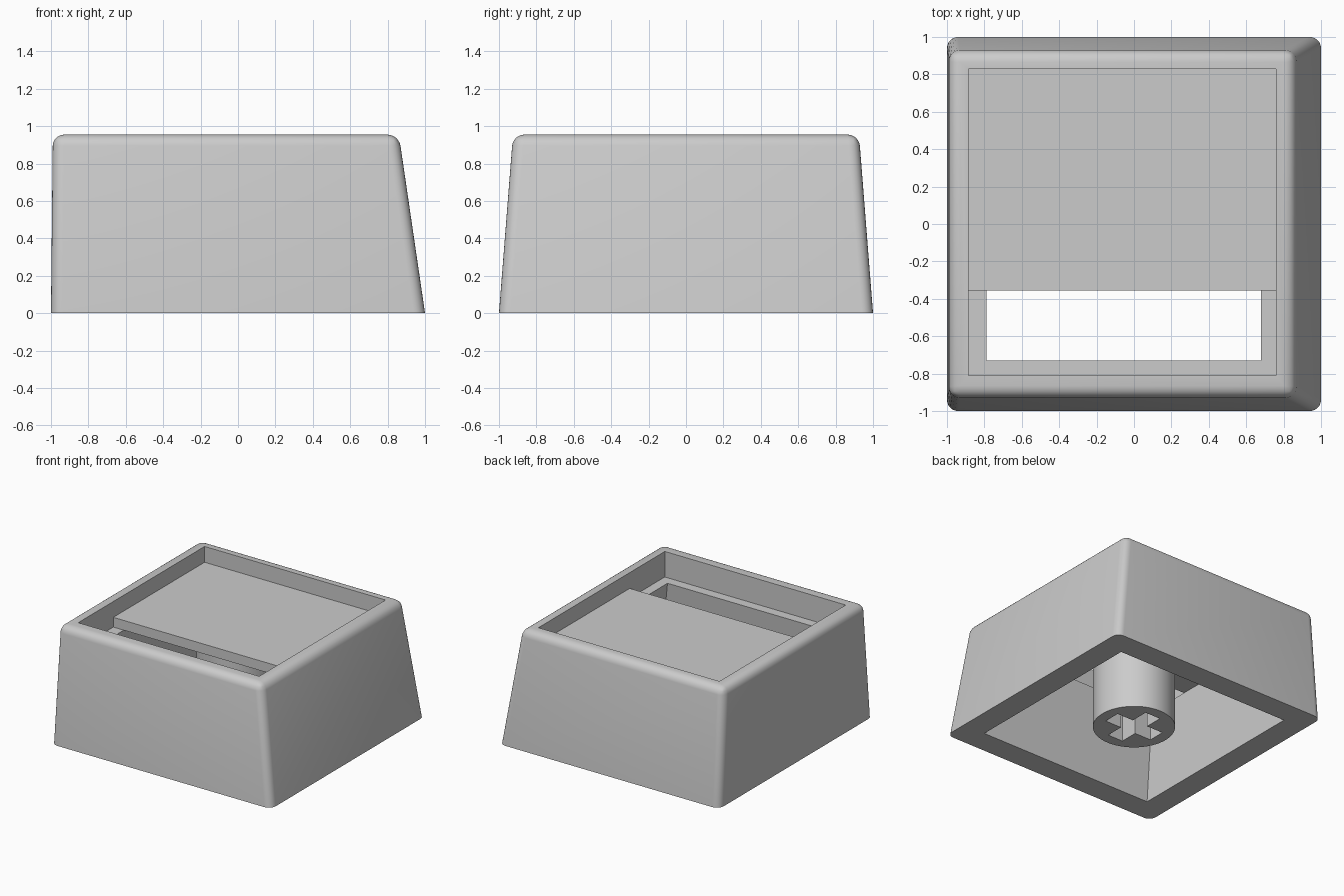
import bpy, bmesh, math

if "Cube" in bpy.data.objects:
    bpy.data.objects.remove(bpy.data.objects["Cube"])

grey = bpy.data.materials.new("grey plastic")
grey.diffuse_color = (0.6, 0.6, 0.6, 1)
grey.use_nodes = True
grey.node_tree.nodes["Principled BSDF"].inputs["Base Color"].default_value = grey.diffuse_color


def finish(bm, name):
    bmesh.ops.recalc_face_normals(bm, faces=bm.faces)
    me = bpy.data.meshes.new(name)
    bm.to_mesh(me)
    bm.free()
    ob = bpy.data.objects.new(name, me)
    bpy.context.collection.objects.link(ob)
    me.materials.append(grey)
    return ob


def frustum(name, low, z0, high, z1, radius=0):
    """Tapered block; low and high are (x0, x1, y0, y1) rectangles."""
    bm = bmesh.new()
    rings = []
    for (x0, x1, y0, y1), z in ((low, z0), (high, z1)):
        rings.append([bm.verts.new((x, y, z)) for x, y in
                      ((x0, y0), (x1, y0), (x1, y1), (x0, y1))])
    a, b = rings
    bm.faces.new(a[::-1])
    bm.faces.new(b)
    for i in range(4):
        j = (i + 1) % 4
        bm.faces.new((a[i], a[j], b[j], b[i]))
    if radius:
        # round everything except the bottom rim
        edges = [e for e in bm.edges if max(v.co.z for v in e.verts) > z0 + 0.01]
        bmesh.ops.bevel(bm, geom=edges, offset=radius, offset_type='OFFSET',
                        segments=6, profile=0.5, affect='EDGES')
    return finish(bm, name)


def prism(name, points, z0, z1):
    bm = bmesh.new()
    face = bm.faces.new([bm.verts.new((x, y, z0)) for x, y in points])
    top = bmesh.ops.extrude_face_region(bm, geom=[face])["geom"]
    bmesh.ops.translate(bm, vec=(0, 0, z1 - z0),
                        verts=[v for v in top if isinstance(v, bmesh.types.BMVert)])
    return finish(bm, name)


def cut(ob, cutter):
    bpy.context.view_layer.objects.active = ob
    mod = ob.modifiers.new("cut", 'BOOLEAN')
    mod.operation = 'DIFFERENCE'
    mod.solver = 'EXACT'
    mod.object = cutter
    bpy.ops.object.modifier_apply(modifier=mod.name)
    bpy.data.objects.remove(cutter)


def smooth(ob):
    bpy.ops.object.select_all(action='DESELECT')
    ob.select_set(True)
    bpy.context.view_layer.objects.active = ob
    bpy.ops.object.shade_smooth_by_angle(angle=math.radians(30))


LEDGE, TOP = 0.745, 0.955

# Outer shell with rounded corners and top rim
shell = frustum("shell", (-1, 1, -1, 1), 0, (-0.99, 0.86, -0.925, 0.925), TOP, 0.06)
# Tapered cavity, open at the bottom and reaching through the ledge
cut(shell, frustum("cavity", (-0.802, 0.816, -0.81, 0.81), -0.1,
                   (-0.789, 0.671, -0.726, 0.745), 0.80))
# Straight-sided recess in the top
recess = (-0.885, 0.76, -0.81, 0.83)
cut(shell, frustum("recess", recess, LEDGE, recess, 1.1))
smooth(shell)

# Plate resting on the ledge, leaving a window at the front
plate_area = (-0.885, 0.76, -0.355, 0.83)
frustum("plate", plate_area, LEDGE, plate_area, 0.825)

# Round stem under the plate with a cross-shaped socket
stem = prism("stem", [(0.31 * math.cos(math.tau * i / 64), 0.31 * math.sin(math.tau * i / 64))
                      for i in range(64)], 0, LEDGE + 0.01)
w, r = 0.07, 0.22
cross = [(r, -w), (r, w), (w, w), (w, r), (-w, r), (-w, w),
         (-r, w), (-r, -w), (-w, -w), (-w, -r), (w, -r), (w, -w)]
cut(stem, prism("socket", cross, -0.1, 0.45))
smooth(stem)
